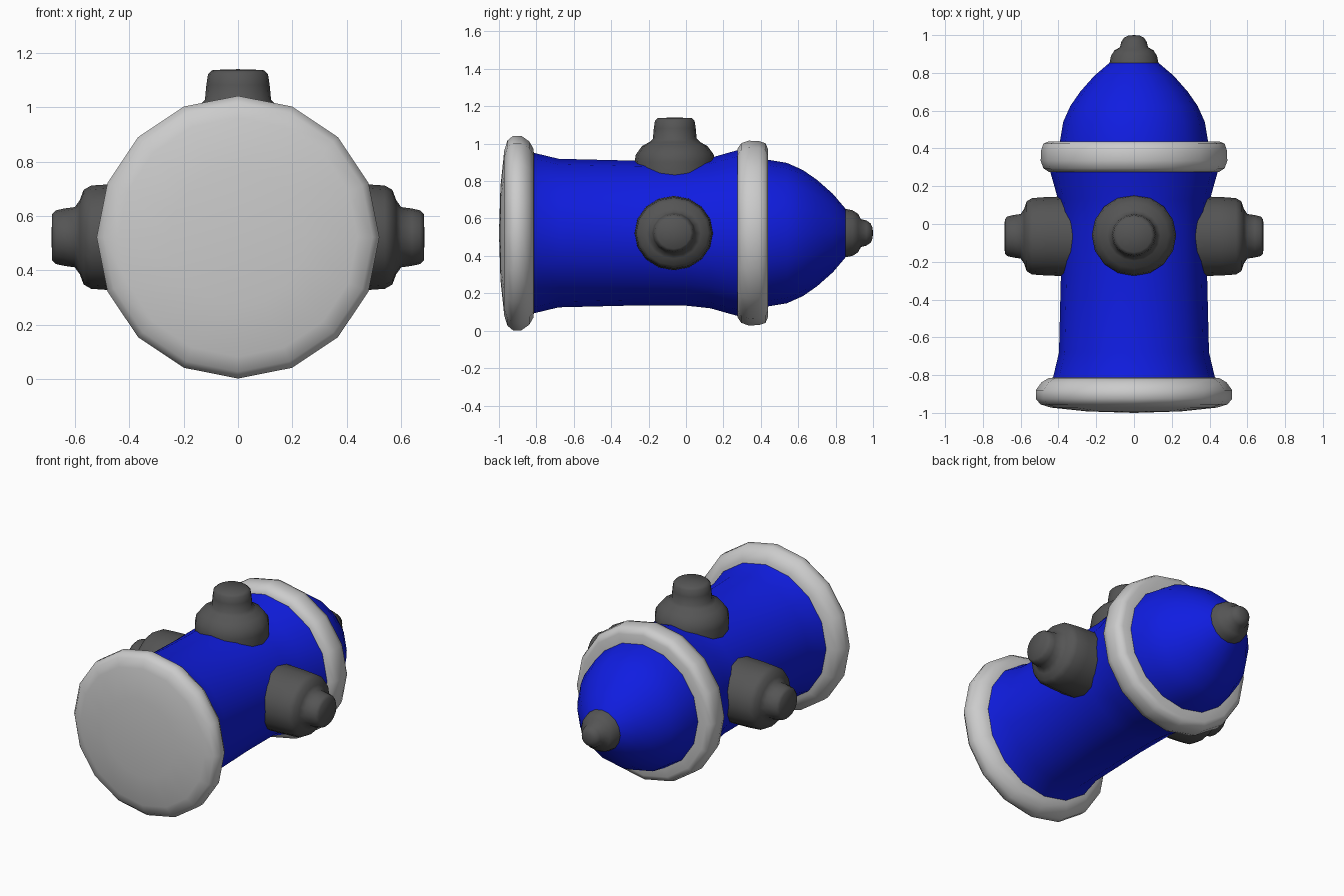
import bpy, bmesh
from math import pi, cos, sin, radians

if "Cube" in bpy.data.objects:
    bpy.data.objects.remove(bpy.data.objects["Cube"])

AXIS_Z = 0.522   # height of the hydrant's lying axis
SIDES = 16


def material(name, rgb):
    m = bpy.data.materials.new(name)
    m.diffuse_color = (*rgb, 1)
    m.use_nodes = True
    m.node_tree.nodes["Principled BSDF"].inputs["Base Color"].default_value = m.diffuse_color
    return m


blue = material("blue_paint", (0.005, 0.012, 0.75))
dark = material("dark_metal", (0.09, 0.09, 0.09))


def lathe(name, profile, rot, loc, mat=None, scale=(1, 1, 1), angle=50):
    """Revolve (radius, height) points around local z; radius 0 makes a pole."""
    bm = bmesh.new()
    rings = []
    for r, h in profile:
        if r == 0:
            rings.append([bm.verts.new((0, 0, h))] * SIDES)
        else:
            rings.append([bm.verts.new((r * cos(2 * pi * i / SIDES), r * sin(2 * pi * i / SIDES), h))
                          for i in range(SIDES)])
    for a, b in zip(rings, rings[1:]):
        for i in range(SIDES):
            j = (i + 1) % SIDES
            bm.faces.new(dict.fromkeys((a[i], a[j], b[j], b[i])))
    bmesh.ops.recalc_face_normals(bm, faces=bm.faces)
    me = bpy.data.meshes.new(name)
    bm.to_mesh(me)
    bm.free()
    ob = bpy.data.objects.new(name, me)
    bpy.context.collection.objects.link(ob)
    ob.rotation_euler, ob.location, ob.scale = rot, loc, scale
    if mat:
        me.materials.append(mat)
    bpy.ops.object.select_all(action='DESELECT')
    ob.select_set(True)
    bpy.context.view_layer.objects.active = ob
    bpy.ops.object.shade_smooth_by_angle(angle=radians(angle))
    return ob


ALONG_Y = (-pi / 2, 0, 0)
CENTRE = (0, 0, AXIS_Z)

# Base flange, with a slightly domed underside
lathe("base_flange", [(0, -1.0), (0.25, -0.992), (0.44, -0.972), (0.495, -0.955), (0.52, -0.925),
                      (0.52, -0.88), (0.49, -0.838), (0.45, -0.815), (0.40, -0.812)],
      ALONG_Y, CENTRE, angle=70)

# Barrel, flared at both ends
lathe("barrel", [(0.435, -0.83), (0.428, -0.81), (0.397, -0.68), (0.387, -0.27), (0.388, 0.0),
                 (0.402, 0.13), (0.443, 0.275), (0.448, 0.30)], ALONG_Y, CENTRE, blue)

# Collar ring
lathe("collar", [(0.40, 0.273), (0.45, 0.275), (0.48, 0.295), (0.494, 0.335), (0.492, 0.39),
                 (0.48, 0.425), (0.45, 0.438), (0.37, 0.438)], ALONG_Y, CENTRE, angle=70)

# Bonnet dome
lathe("bonnet", [(0.398, 0.40), (0.392, 0.438), (0.375, 0.54), (0.337, 0.625), (0.285, 0.70),
                 (0.21, 0.785), (0.13, 0.853), (0.10, 0.87)], ALONG_Y, CENTRE, blue)

# Operating nut at the tip
lathe("bonnet_nut", [(0.11, 0.845), (0.13, 0.85), (0.122, 0.89), (0.103, 0.92), (0.075, 0.935),
                     (0.067, 0.965), (0.052, 0.987), (0.03, 0.997), (0, 1.0)],
      ALONG_Y, CENTRE, dark, angle=70)

# Side outlets, left and right
side = [(0.212, 0.30), (0.208, 0.46), (0.202, 0.54), (0.185, 0.568), (0.145, 0.582),
        (0.118, 0.60), (0.112, 0.64), (0.105, 0.67), (0.09, 0.684), (0, 0.686)]
for label, s in (("right", 1), ("left", -1)):
    lathe("outlet_" + label, side, (0, s * pi / 2, 0), (0, -0.065, AXIS_Z), dark,
          scale=(0.94, 1, 1), angle=70)

# Top outlet, shorter and wider
top = [(0.21, 0.28), (0.215, 0.38), (0.208, 0.42), (0.175, 0.465), (0.135, 0.487), (0.117, 0.505),
       (0.112, 0.56), (0.106, 0.60), (0.09, 0.615), (0, 0.618)]
lathe("outlet_top", top, (0, 0, 0), (0, -0.06, AXIS_Z), dark, scale=(1.04, 1, 1), angle=70)
